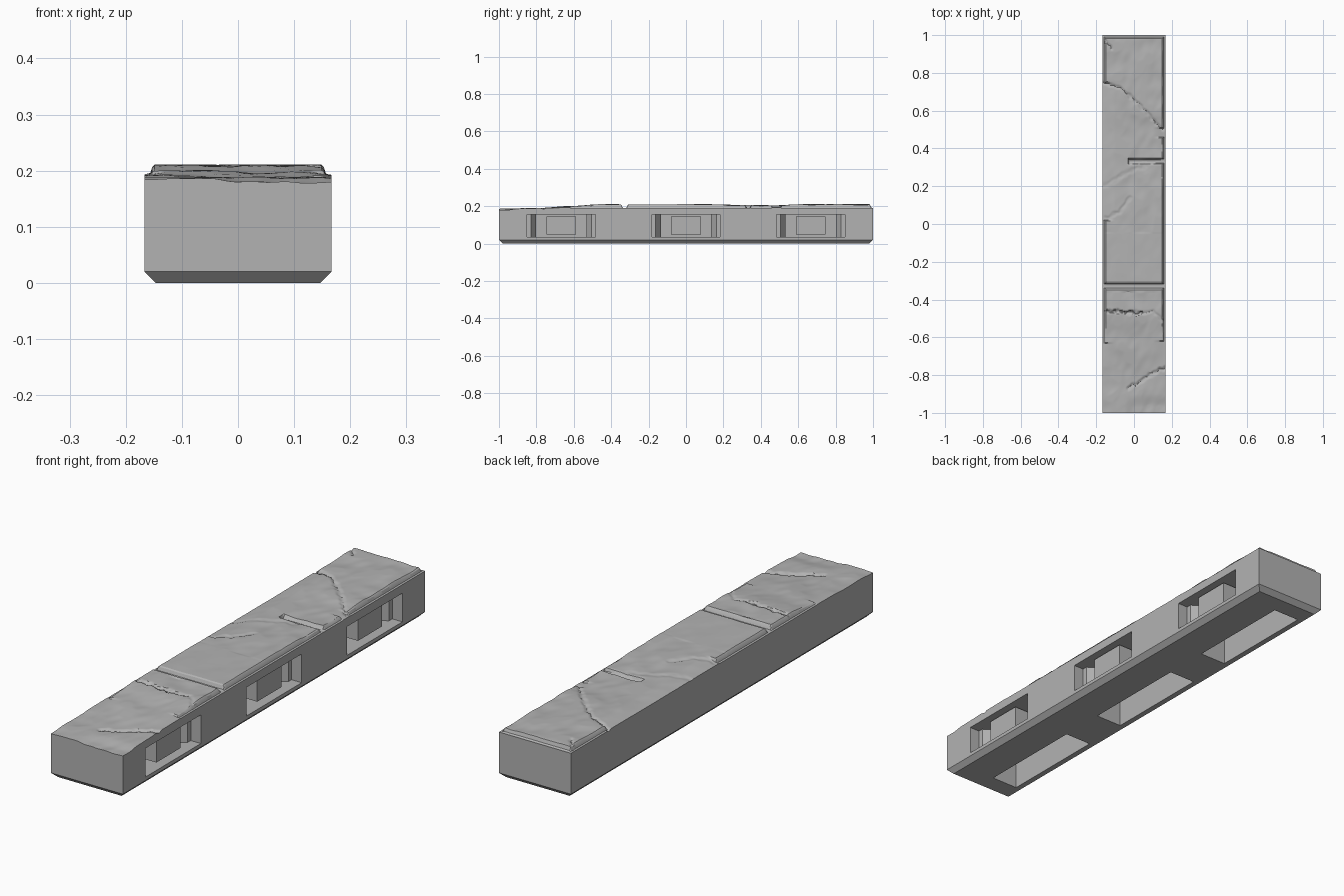
import bpy
import bmesh
from mathutils import Vector, noise

old = bpy.data.objects.get("Cube")
if old:
    bpy.data.objects.remove(old, do_unlink=True)

W, CH = 0.167, 0.02          # half width, bottom chamfer
LEDGE = 0.191                # height of the rim around the slabs
PORTS = (-0.667, 0, 0.667)

stone = bpy.data.materials.new("grey_stone")
stone.use_nodes = True
stone.diffuse_color = (0.45, 0.45, 0.45, 1)
stone.node_tree.nodes["Principled BSDF"].inputs["Base Color"].default_value = (0.45, 0.45, 0.45, 1)


def ramp(v, a, b):
    t = max(0, min(1, (v - a) / (b - a)))
    return t * t * (3 - 2 * t)


def within(v, spans):
    return any(a <= v <= b for a, b in spans)


# Crown heights along the length, crisp rim stretches, and cracks
CROWN = [(-1, 0.187), (-0.8, 0.189), (-0.62, 0.2), (-0.45, 0.21), (0.1, 0.21),
         (0.3, 0.206), (0.48, 0.204), (0.62, 0.21), (1, 0.21)]
RIM_LEFT = [(-0.62, 0.32), (0.35, 0.46), (0.51, 1)]
RIM_RIGHT = [(-0.63, 0.02), (0.75, 1)]
CRACKS = [
    ([(-0.14, -0.46), (-0.05, -0.465), (0.04, -0.475)], 0.013, 0.011),
    ([(0.04, -0.475), (0.1, -0.46), (0.15, -0.51)], 0.012, 0.004),
    ([(0.167, -0.76), (0.1, -0.79), (0.04, -0.83), (-0.03, -0.87)], 0.014, 0.007),
    ([(-0.167, 0.75), (-0.07, 0.72), (0.05, 0.61), (0.15, 0.5)], 0.014, 0.006),
    ([(-0.15, 0.97), (-0.12, 0.93)], 0.012, 0.006),
    ([(-0.16, 0.2), (-0.04, 0.27), (0.06, 0.31)], 0.02, 0.003),
    ([(-0.15, 0.03), (-0.08, 0.06), (-0.02, 0.14)], 0.016, 0.004),
]


def seg_dist(p, a, b):
    ab = b - a
    t = max(0, min(1, (p - a).dot(ab) / ab.length_squared))
    return (p - a - ab * t).length


def top_height(x, y):
    z = CROWN[-1][1]
    for (a, za), (b, zb) in zip(CROWN, CROWN[1:]):
        if a <= y <= b:
            z = za + (zb - za) * ramp(y, a, b)
            break
    # weathered ripples, calmer on the flat middle slab
    calm = 0.3 if -0.36 < y < -0.05 else 1
    n = noise.noise(Vector((x * 11 + y * 3, y * 9, 4)))
    n2 = noise.noise(Vector((x * 20, y * 16 - x * 9, 8)))
    z += calm * min(0.001, 0.005 * n + 0.0025 * n2 - 0.0005)
    if y < -0.9:
        z -= 0.007 * ramp(x, -0.05, 0.01) * ramp(-y, 0.9, 0.97)
    # side rims: crisp ledge or worn roll-off
    edge = W - abs(x)
    if within(y, RIM_LEFT if x > 0 else RIM_RIGHT):
        k = ramp(edge, 0.0085, 0.0165)
    else:
        k = ramp(edge, -0.02, 0.07)
    z = min(z, LEDGE) if z < LEDGE else LEDGE + (z - LEDGE) * k
    # back rim and joints between slabs
    gaps = [ramp(1 - y, 0.0085, 0.018), ramp(abs(y + 0.328), 0.009, 0.02)]
    if x > -0.03:
        gaps.append(ramp(abs(y - 0.332), 0.006, 0.018))
    z = LEDGE + (z - LEDGE) * min(gaps)
    p = Vector((x, y + 0.012 * noise.noise(Vector((x * 40, y * 40, 1)))))
    for pts, wide, deep in CRACKS:
        if abs(pts[0][1] - y) < 0.32:
            d = min(seg_dist(p, Vector(a), Vector(b)) for a, b in zip(pts, pts[1:]))
            z -= deep * (1 - ramp(d, 0, wide))
    return max(z, 0.178)


def make_object(name, bm):
    bmesh.ops.recalc_face_normals(bm, faces=bm.faces)
    me = bpy.data.meshes.new(name)
    bm.to_mesh(me)
    bm.free()
    me.materials.append(stone)
    ob = bpy.data.objects.new(name, me)
    bpy.context.collection.objects.link(ob)
    return ob


def prism(name, outline, z0, z1):
    bm = bmesh.new()
    face = bm.faces.new([bm.verts.new((x, y, z0)) for x, y in outline])
    up = bmesh.ops.extrude_face_region(bm, geom=[face])["geom"]
    bmesh.ops.translate(bm, vec=(0, 0, z1 - z0), verts=[v for v in up if isinstance(v, bmesh.types.BMVert)])
    return make_object(name, bm)


def rect(x0, x1, y, half):
    return [(x0, y - half), (x1, y - half), (x1, y + half), (x0, y + half)]


# Tile body: weathered top grid, one polygon per side, chamfered underside
NX, NY = 72, 360
bm = bmesh.new()
grid = []
for j in range(NY + 1):
    y = -1 + 2 * j / NY
    row = []
    for i in range(NX + 1):
        x = W * (2 * i / NX - 1)
        row.append(bm.verts.new((x, y, top_height(x, y))))
    grid.append(row)
for lo, hi in zip(grid, grid[1:]):
    for i in range(NX):
        bm.faces.new((lo[i], lo[i + 1], hi[i + 1], hi[i]))
corners = [(-1, -1), (1, -1), (1, 1), (-1, 1)]
mid = [bm.verts.new((sx * W, sy, CH)) for sx, sy in corners]
low = [bm.verts.new((sx * (W - CH), sy * (1 - CH), 0)) for sx, sy in corners]
sides = [grid[0], [r[-1] for r in grid], grid[-1][::-1], [r[0] for r in grid][::-1]]
for k, side in enumerate(sides):
    n = (k + 1) % 4
    bm.faces.new([mid[k], mid[n]] + side[::-1])
    bm.faces.new([low[k], low[n], mid[n], mid[k]])
bm.faces.new(low)
body = make_object("tile_body", bm)

# Cut the clip ports in the side and the pockets underneath
for y in PORTS:
    half = [(0.2, 0.183), (0.12, 0.183), (0.12, 0.162), (0.08, 0.135), (0.04, 0.135)]
    outline = [(px, y + py) for px, py in half] + [(px, y - py) for px, py in half[::-1]]
    cutters = [prism("port_cutter", outline, 0.035, 0.155),
               prism("pocket_cutter", rect(-0.123, 0, y, 0.235), -0.05, 0.14)]
    for cutter in cutters:
        cutter.hide_render = True
        mod = body.modifiers.new("cut", "BOOLEAN")
        mod.operation = "DIFFERENCE"
        mod.solver = "EXACT"
        mod.object = cutter
        bpy.context.view_layer.objects.active = body
        bpy.ops.object.modifier_apply(modifier=mod.name)
        bpy.data.objects.remove(cutter, do_unlink=True)
    # Support block in the middle of the port
    prism("port_block", rect(0.03, 0.145, y, 0.08), 0.05, 0.145)

bpy.ops.object.select_all(action="DESELECT")
body.select_set(True)
bpy.context.view_layer.objects.active = body
bpy.ops.object.shade_smooth_by_angle(angle=0.5)
